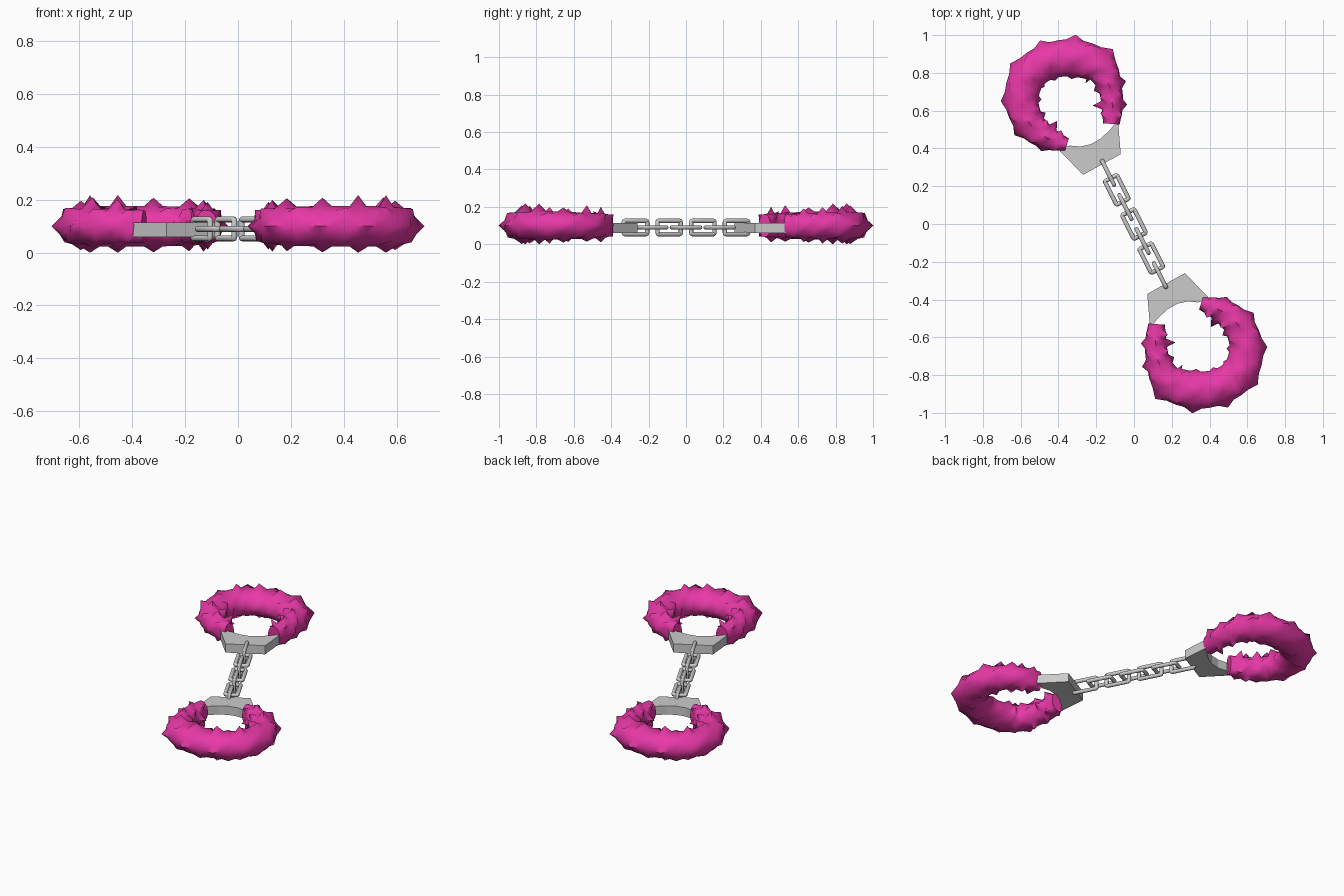
import bpy, bmesh, math, random
from mathutils import Vector, Matrix

if "Cube" in bpy.data.objects:
    bpy.data.objects.remove(bpy.data.objects["Cube"])

random.seed(11)
pink = bpy.data.materials.new("pink_fur")
pink.diffuse_color = (0.80, 0.04, 0.38, 1)
pink.use_nodes = True
pink.node_tree.nodes["Principled BSDF"].inputs["Base Color"].default_value = pink.diffuse_color
HALF_TURN = Matrix.Rotation(math.pi, 4, 'Z')


def finish(bm, name, mat=None, angle=None):
    bmesh.ops.recalc_face_normals(bm, faces=bm.faces)
    me = bpy.data.meshes.new(name)
    bm.to_mesh(me)
    bm.free()
    ob = bpy.data.objects.new(name, me)
    bpy.context.collection.objects.link(ob)
    if mat:
        me.materials.append(mat)
    if angle:
        bpy.ops.object.select_all(action='DESELECT')
        ob.select_set(True)
        bpy.context.view_layer.objects.active = ob
        bpy.ops.object.shade_smooth_by_angle(angle=math.radians(angle))
    return ob


def sweep(path, sides, section, closed):
    """Tube along a flat path; section(i, k) gives (sideways, up) offsets."""
    bm = bmesh.new()
    n = len(path)
    rings = []
    for i, p in enumerate(path):
        a = path[(i - 1) % n] if closed else path[max(i - 1, 0)]
        b = path[(i + 1) % n] if closed else path[min(i + 1, n - 1)]
        side = (b - a).normalized().cross(Vector((0, 0, 1)))
        ring = []
        for k in range(sides):
            s, u = section(i, k)
            ring.append(bm.verts.new(p + side * s + Vector((0, 0, u))))
        rings.append(ring)
    for i in range(n if closed else n - 1):
        r, q = rings[i], rings[(i + 1) % n]
        for k in range(sides):
            m = (k + 1) % sides
            bm.faces.new((r[k], r[m], q[m], q[k]))
    if not closed:
        bm.faces.new(rings[0])
        bm.faces.new(rings[-1])
    return bm


def spline(pts, steps):
    """Catmull-Rom interpolation through the points."""
    pts = [Vector(p) for p in pts]
    pts = [2 * pts[0] - pts[1]] + pts + [2 * pts[-1] - pts[-2]]
    out = []
    for i in range(1, len(pts) - 2):
        a, b, c, d = pts[i - 1:i + 3]
        for s in range(steps):
            t = s / steps
            out.append(0.5 * (2 * b + (c - a) * t + (2 * a - 5 * b + 4 * c - d) * t * t
                              + (3 * b - a - 3 * c + d) * t ** 3))
    return out + [pts[-2]]


# fur cuff: x, y and half width along the open ring
CUFF = [(-0.355, 0.42, 0.04), (-0.455, 0.455, 0.068), (-0.55, 0.53, 0.085),
        (-0.595, 0.655, 0.095), (-0.56, 0.785, 0.10), (-0.455, 0.86, 0.10),
        (-0.32, 0.878, 0.105), (-0.185, 0.835, 0.095), (-0.13, 0.73, 0.07),
        (-0.115, 0.63, 0.063), (-0.12, 0.53, 0.05)]
cuff = spline(CUFF, 4)
path = [Vector((p.x, p.y, 0.10)) for p in cuff]
last = len(path) - 1
SIDES = 16


def fur(i, k):
    """Rounded tube whose evenly staggered vertices stand out as tufts."""
    a = 2 * math.pi * k / SIDES
    c, s = math.cos(a), math.sin(a)
    near = 1 - min(1, min(i, last - i) / 16)      # 1 at the open ends
    w, h = cuff[i].z, 0.083 - 0.015 * near
    bump = -0.006
    if k % 2 == 0 and (i + k) % 4 == 0 and 0 < i < last:
        long = 0.024 if c < -0.5 else (0.012 + 0.045 * near if c > 0.5 else 0.038)
        if s < -0.5:
            long *= 0.7
        bump += long * random.uniform(0.6, 1.15)
    return c * (w + bump), max(-0.1, min(0.118, s * (h + bump)))


# plate outline: outer corners, then the curved wrist edge
PLATE = [(-0.40, 0.395), (-0.27, 0.26), (-0.07, 0.37), (-0.085, 0.55), (-0.13, 0.495),
         (-0.18, 0.45), (-0.23, 0.422), (-0.285, 0.41), (-0.34, 0.415)]


def plate():
    bm = bmesh.new()
    f = bm.faces.new([bm.verts.new((x, y, 0.06)) for x, y in PLATE])
    top = bmesh.ops.extrude_face_region(bm, geom=[f])
    bmesh.ops.translate(bm, vec=(0, 0, 0.055),
                        verts=[v for v in top['geom'] if isinstance(v, bmesh.types.BMVert)])
    bm.faces.ensure_lookup_table()
    return bm


# each cuff and its plate; the lower pair is the upper turned half way round
fur_mesh, plate_mesh = sweep(path, SIDES, fur, False), plate()
for label in ("upper", "lower"):
    for part, source, mat, ang in (("fur_cuff", fur_mesh, pink, 65),
                                   ("cuff_plate", plate_mesh, None, None)):
        bm = source.copy()
        if label == "lower":
            bm.transform(HALF_TURN)
        finish(bm, f"{label}_{part}", mat, ang)
fur_mesh.free()
plate_mesh.free()

# chain: nearly square-cornered links, alternately upright and flat
R, CORNER = 0.0115, 0.006
link_path = []
for q, (sx, sy) in enumerate([(1, 1), (-1, 1), (-1, -1), (1, -1)]):
    for s in range(3):
        a = math.pi / 2 * (q + s / 2)
        link_path.append(Vector((sx * 0.064 + CORNER * math.cos(a),
                                 sy * 0.03 + CORNER * math.sin(a), 0)))


def wire(i, k):
    a = 2 * math.pi * k / 10
    return R * math.cos(a), R * math.sin(a)


heading = math.atan2(-0.892, 0.452)
for k in range(7):
    bm = sweep(link_path, 10, wire, True)
    t = (k - 3) * 0.101
    roll = math.pi / 2 if k % 2 == 0 else 0
    bm.transform(Matrix.Translation((0.452 * t, -0.892 * t, 0.09))
                 @ Matrix.Rotation(heading, 4, 'Z') @ Matrix.Rotation(roll, 4, 'X'))
    finish(bm, f"chain_link_{k + 1}", None, 40)
